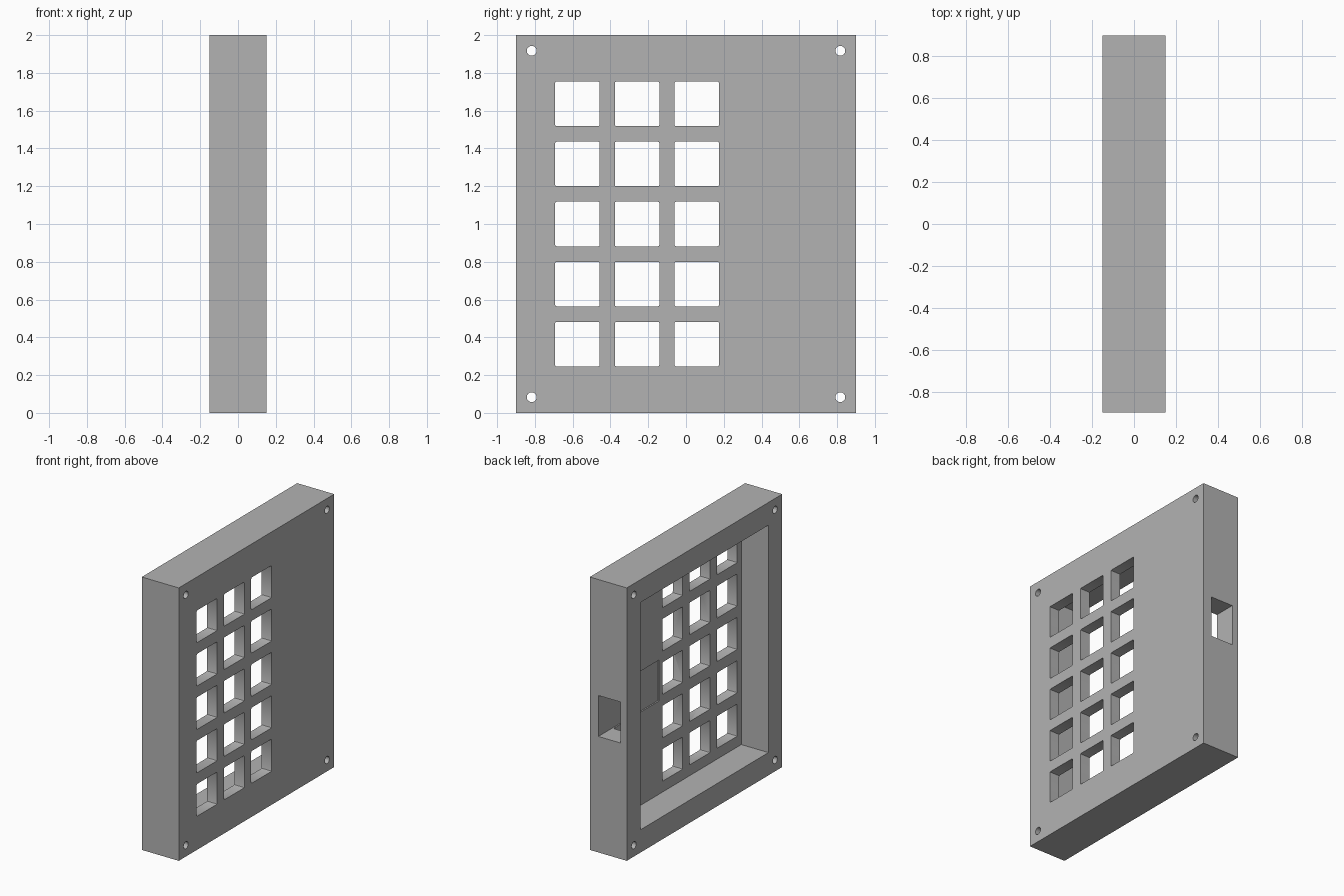
import bpy, math

cube = bpy.data.objects.get("Cube")
if cube:
    bpy.data.objects.remove(cube, do_unlink=True)

GREY = 0.45
DEPTH, WIDTH, HEIGHT = 0.30, 1.80, 2.0
FLOOR_X = 0.07          # inner surface of the key plate


def box(name, low, high):
    """Axis-aligned box between two corners."""
    size = [h - l for l, h in zip(low, high)]
    centre = [(h + l) / 2 for l, h in zip(low, high)]
    bpy.ops.mesh.primitive_cube_add(size=1, location=centre)
    ob = bpy.context.object
    ob.name = name
    ob.scale = size
    bpy.ops.object.transform_apply(location=True, rotation=False, scale=True)
    return ob


def cut(target, cutter):
    """Subtract the cutter from the target, then discard the cutter."""
    cutter.hide_render = True
    mod = target.modifiers.new("cut", 'BOOLEAN')
    mod.operation, mod.solver, mod.object = 'DIFFERENCE', 'EXACT', cutter
    bpy.context.view_layer.objects.active = target
    bpy.ops.object.modifier_apply(modifier=mod.name)
    bpy.data.objects.remove(cutter, do_unlink=True)


def key_cutter(y, z, half=0.118):
    """Square key opening with slightly rounded corners."""
    ob = box("key_cutter", (-0.1, y - half, z - half), (0.3, y + half, z + half))
    ob.data.update()
    weights = ob.data.attributes.new("bevel_weight_edge", 'FLOAT', 'EDGE')
    for edge in ob.data.edges:
        a, b = (ob.data.vertices[i].co for i in edge.vertices)
        weights.data[edge.index].value = 1.0 if abs(a.x - b.x) > 0.3 else 0.0
    bevel = ob.modifiers.new("corner", 'BEVEL')
    bevel.limit_method, bevel.width, bevel.segments = 'WEIGHT', 0.008, 2
    bpy.ops.object.modifier_apply(modifier=bevel.name)
    return ob


# Case body
case = box("keypad_case", (-DEPTH / 2, -WIDTH / 2, 0), (DEPTH / 2, WIDTH / 2, HEIGHT))

# Cavity open on one side
cut(case, box("cavity_cutter", (-0.4, -0.74, 0.167), (FLOOR_X, 0.74, HEIGHT - 0.167)))

# Cable slot through the side wall, with a shallow recess in the plate
cut(case, box("slot_cutter", (-0.10, 0.21, 0.85), (0.08, 1.1, 1.15)))

# Key openings, three columns by five rows
for col in range(3):
    for row in range(5):
        cut(case, key_cutter(-0.259 + (col - 1) * 0.316, 1.0 + (row - 2) * 0.318))

# Screw holes in the corners
for y in (-0.817, 0.817):
    for z in (0.083, HEIGHT - 0.083):
        bpy.ops.mesh.primitive_cylinder_add(vertices=32, radius=0.026, depth=1,
                                            location=(0, y, z), rotation=(0, math.pi / 2, 0))
        cut(case, bpy.context.object)

# Single grey plastic
mat = bpy.data.materials.new("grey_plastic")
mat.use_nodes = True
mat.diffuse_color = (GREY, GREY, GREY, 1)
mat.node_tree.nodes["Principled BSDF"].inputs["Base Color"].default_value = (GREY, GREY, GREY, 1)
case.data.materials.clear()
case.data.materials.append(mat)

bpy.ops.object.select_all(action='DESELECT')
case.select_set(True)
bpy.context.view_layer.objects.active = case
bpy.ops.object.shade_smooth_by_angle(angle=math.radians(30))
